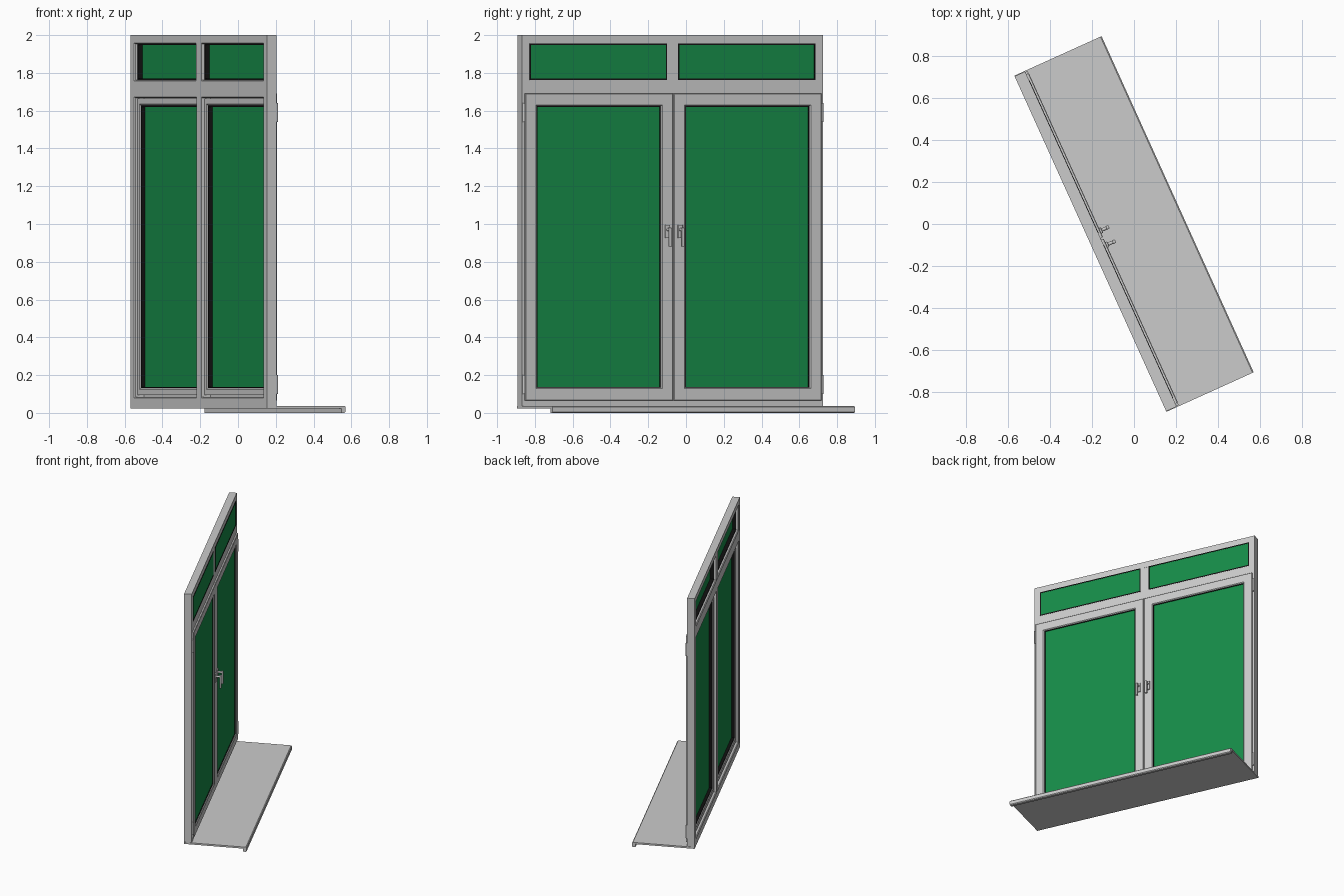
import bpy, bmesh, math
from mathutils import Matrix, Vector

if "Cube" in bpy.data.objects:
    bpy.data.objects.remove(bpy.data.objects["Cube"])

# The window is built straight (x = width, y = depth, outside at y = 0), then turned in place
PLACE = Matrix.Rotation(math.radians(-65.65), 4, 'Z') @ Matrix.Translation((0, -0.228, 0))


def material(name, rgb):
    m = bpy.data.materials.new(name)
    m.diffuse_color = (*rgb, 1)
    m.use_nodes = True
    m.node_tree.nodes["Principled BSDF"].inputs["Base Color"].default_value = m.diffuse_color
    return m


GREEN = material("green_glass", (0.008, 0.26, 0.065))
BLACK = material("black_rubber", (0.006, 0.006, 0.006))


def finish(name, bm, mat=None, bevel=0, smooth=False):
    bmesh.ops.recalc_face_normals(bm, faces=bm.faces)
    bm.transform(PLACE)
    bmesh.ops.recalc_face_normals(bm, faces=bm.faces)
    me = bpy.data.meshes.new(name)
    bm.to_mesh(me)
    bm.free()
    ob = bpy.data.objects.new(name, me)
    bpy.context.collection.objects.link(ob)
    if mat:
        me.materials.append(mat)
    if bevel:
        mod = ob.modifiers.new("bevel", 'BEVEL')
        mod.width, mod.segments = bevel, 3
    if smooth:
        for o in bpy.context.selected_objects:
            o.select_set(False)
        ob.select_set(True)
        bpy.context.view_layer.objects.active = ob
        bpy.ops.object.shade_smooth_by_angle()
    return ob


def box(name, x, y, z, mat=None, bevel=0):
    """Box from (min, max) ranges."""
    bm = bmesh.new()
    bmesh.ops.create_cube(bm, size=1)
    for v in bm.verts:
        v.co = [r[0] + (c + 0.5) * (r[1] - r[0]) for c, r in zip(v.co, (x, y, z))]
    return finish(name, bm, mat, bevel, smooth=bevel > 0)


def ring(name, x, z, profile, mat=None):
    """Mitred rectangular frame; profile points are (inset, depth)."""
    bm = bmesh.new()
    loops = [[bm.verts.new(p) for p in (
        (x[0] + i, d, z[0] + i), (x[1] - i, d, z[0] + i),
        (x[1] - i, d, z[1] - i), (x[0] + i, d, z[1] - i))] for i, d in profile]
    for a, b in zip(loops, loops[1:] + loops[:1]):
        for k in range(4):
            n = (k + 1) % 4
            bm.faces.new((a[k], a[n], b[n], b[k]))
    return finish(name, bm, mat)


def extrude_x(name, x, profile):
    """Prism along x from (y, z) points."""
    bm = bmesh.new()
    face = bm.faces.new([bm.verts.new((x[0], *p)) for p in profile])
    out = bmesh.ops.extrude_face_region(bm, geom=[face])
    for v in out["geom"]:
        if isinstance(v, bmesh.types.BMVert):
            v.co.x = x[1]
    return finish(name, bm)


def cylinder(name, centre, radius, length, axis):
    bm = bmesh.new()
    bmesh.ops.create_cone(bm, cap_ends=True, segments=16, radius1=radius,
                          radius2=radius, depth=length)
    if axis == 'Y':
        bm.transform(Matrix.Rotation(math.pi / 2, 4, 'X'))
    bm.transform(Matrix.Translation(Vector(centre)))
    return finish(name, bm, smooth=True)


def glazing(name, x, z, y_out, y_in):
    """Green pane with a black rubber seal around it."""
    ring(name + "_seal", x, z, [(-0.003, y_out), (0.004, y_out), (0.004, y_in), (-0.003, y_in)], BLACK)
    box(name + "_pane", x, (0.045, 0.055), z, GREEN)


# Window board with turned-down front edge
extrude_x("window_board", (-0.878, 0.878),
          [(0, 0.024), (0.431, 0.024), (0.431, 0), (0.45, 0), (0.456, 0.006),
           (0.456, 0.031), (0.45, 0.037), (0, 0.037)])

# Outer frames: fixed top light and main opening
FRAME = [(0, 0), (0.042, 0), (0.048, 0.006), (0.048, 0.055), (0, 0.055)]
ring("top_frame", (-0.875, 0.875), (1.715, 2.0), FRAME)
ring("main_frame", (-0.875, 0.875), (0.037, 1.715), FRAME)
box("top_mullion", (-0.035, 0.035), (0.001, 0.0545), (1.75, 1.96))
box("main_mullion", (-0.03, 0.03), (0.001, 0.0545), (0.08, 1.675))

# Casement profile: narrow outside, overlapping lip inside, bevelled bead
SASH = [(0.028, 0.018), (0.058, 0.018), (0.068, 0.026), (0.068, 0.062),
        (0.062, 0.068), (0.003, 0.068), (0, 0.065), (0, 0.055), (0.028, 0.055)]


for side, s in (("left", -1), ("right", 1)):
    def span(a, b):
        return tuple(sorted((s * a, s * b)))

    # Top light
    glazing(side + "_top", span(0.035, 0.827), (1.765, 1.952), 0.018, 0.057)

    # Opening casement
    ring(side + "_sash", span(0.003, 0.86), (0.066, 1.692), SASH)
    glazing(side + "_sash", span(0.071, 0.792), (0.134, 1.624), 0.024, 0.06)

    # Hinges
    for level, z in (("lower", 0.15), ("upper", 1.59)):
        cylinder(f"{side}_{level}_hinge", (s * 0.866, 0.06, z), 0.007, 0.1, 'Z')

    # Handle: plate, neck and hanging lever
    hx = s * 0.037
    box(side + "_handle_plate", (hx - 0.014, hx + 0.014), (0.067, 0.077), (0.925, 0.995), bevel=0.003)
    cylinder(side + "_handle_neck", (hx, 0.09, 0.97), 0.008, 0.034, 'Y')
    box(side + "_handle_lever", (hx - 0.009, hx + 0.009), (0.1, 0.114), (0.88, 0.981), bevel=0.004)
